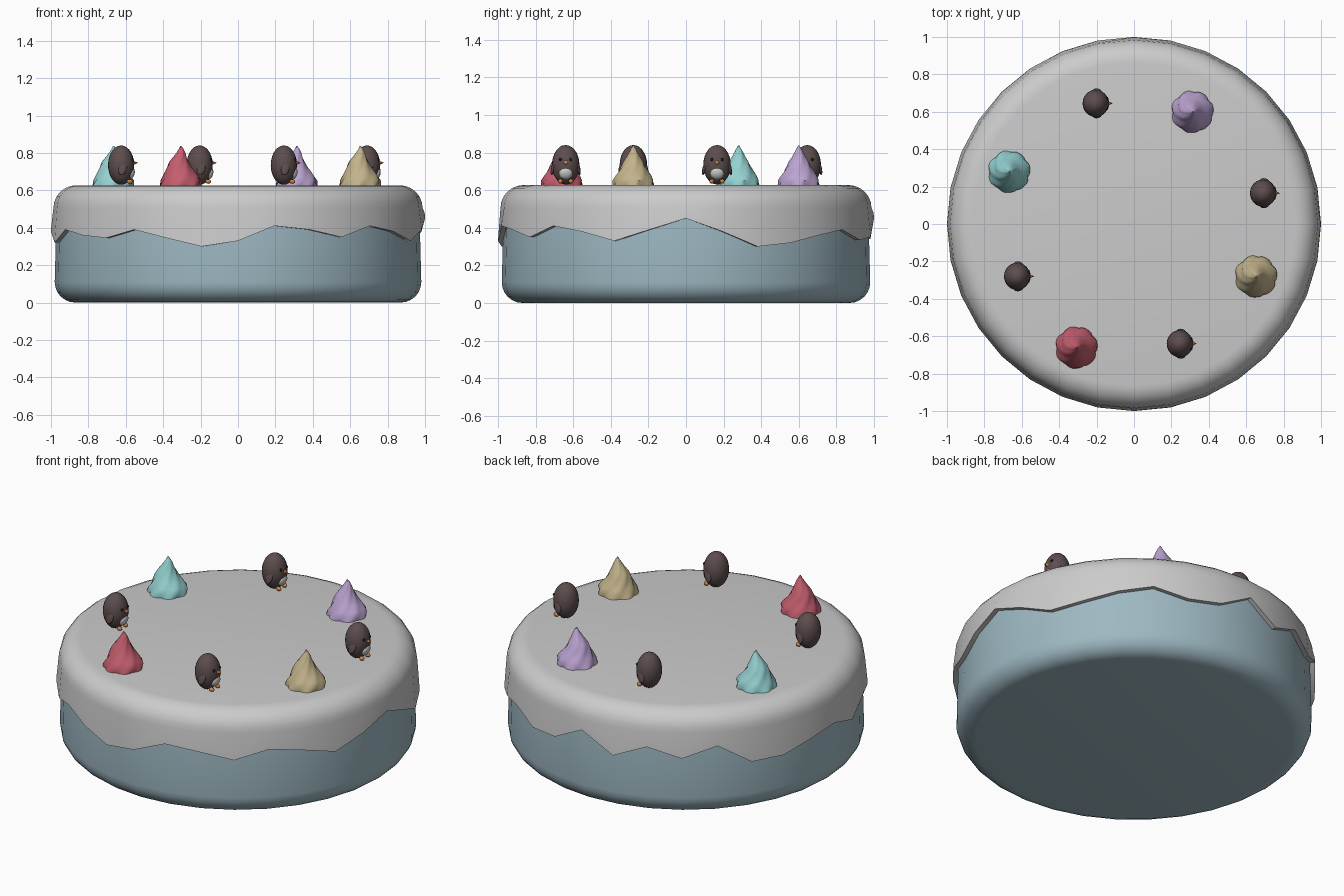
import bpy
from math import sin, cos, pi, radians

if "Cube" in bpy.data.objects:
    bpy.data.objects.remove(bpy.data.objects["Cube"])

def material(name, rgb):
    m = bpy.data.materials.new(name)
    m.diffuse_color = (*rgb, 1)
    m.use_nodes = True
    m.node_tree.nodes["Principled BSDF"].inputs["Base Color"].default_value = m.diffuse_color
    return m

def finish(ob, mat=None, angle=40):
    ob.data.shade_smooth()
    ob.data.set_sharp_from_angle(angle=radians(angle))
    if mat:
        ob.data.materials.append(mat)
    return ob

# Rings of n points joined by quads, first and last ring capped
def loft(name, rings, mat=None, loc=(0, 0, 0), angle=40):
    n = len(rings[0])
    verts = [p for r in rings for p in r]
    faces = [(i*n + j, i*n + (j+1) % n, (i+1)*n + (j+1) % n, (i+1)*n + j)
             for i in range(len(rings)-1) for j in range(n)]
    faces += [tuple(range(n))[::-1],
              tuple(range((len(rings)-1)*n, len(rings)*n))]
    me = bpy.data.meshes.new(name)
    me.from_pydata(verts, [], faces)
    ob = bpy.data.objects.new(name, me)
    bpy.context.collection.objects.link(ob)
    ob.location = loc
    return finish(ob, mat, angle)

N = 32
def ring(r, z, n=N):
    return [(r*sin(2*pi*k/n), -r*cos(2*pi*k/n), z[k] if isinstance(z, list) else z)
            for k in range(n)]

def arc(cr, cz, rad, a0, a1, steps=6):
    return [(cr + rad*cos(radians(a0+(a1-a0)*i/steps)),
             cz + rad*sin(radians(a0+(a1-a0)*i/steps))) for i in range(steps+1)]

# Cake base with rounded lower edge
blue = material("blue_sponge", (.34, .48, .54))
prof = arc(.87, .11, .11, -90, 0) + arc(.86, .49, .11, 0, 90)
loft("cake_base", [ring(r, z) for r, z in prof], blue)

# Icing shell with an uneven dripping edge, counted from the front
drip = [.33, .41, .39, .35, .41, .38, .33, .39, .45, .38, .30, .32, .36, .39, .335, .35,
        .45, .34, .42, .36, .43, .31, .31, .355, .38, .32, .39, .36, .345, .39, .345, .30]
prof = [(.965, .5), (.965, drip), (1.0, drip), (.998, [d+.03 for d in drip])]
prof += arc(.865, .505, .122, 0, 90)
loft("icing", [ring(r, z) for r, z in prof])

# Twisted cream swirls
def swirl(name, x, y, rgb):
    prof = [(.111, .0), (.108, .03), (.094, .055), (.078, .08), (.064, .105), (.052, .13),
            (.036, .155), (.024, .178), (.013, .198), (.003, .215)]
    n, rings = 42, []
    for r, h in prof:
        row = []
        for k in range(n):
            a = 2*pi*k/n
            q = r*(.91 + .12*abs(cos(3.5*(a - h*9))))
            row.append((q*cos(a) + .006*sin(h*40), q*sin(a), h))
        rings.append(row)
    loft(name, rings, material(name, rgb), (x, y, .622), 50)

swirl("red_swirl", -.31, -.66, (.55, .11, .155))
swirl("gold_swirl", .65, -.28, (.54, .45, .26))
swirl("lavender_swirl", .31, .60, (.5, .37, .64))
swirl("teal_swirl", -.67, .28, (.3, .64, .64))

# Little birds looking toward +x
brown = material("brown", (.11, .075, .075))
black = material("black", (.01, .01, .01))
orange = material("orange", (.6, .22, .06))

def ball(name, loc, size, mat=None, seg=12, rot=(0, 0, 0)):
    bpy.ops.mesh.primitive_uv_sphere_add(segments=seg, ring_count=max(6, seg//2+2),
                                         radius=1, location=loc, rotation=rot)
    ob = bpy.context.object
    ob.name = name
    ob.scale = size
    return finish(ob, mat, 60)

for x, y in [(-.205, .645), (.69, .165), (.245, -.64), (-.625, -.28)]:
    ball("bird_body", (x, y, .735), (.07, .073, .105), brown, 24)
    ball("bird_belly", (x+.052, y, .69), (.02, .036, .033), None, 16, (0, .3, 0))
    bpy.ops.mesh.primitive_cone_add(vertices=10, radius1=.014, depth=.03,
                                    location=(x+.076, y, .747), rotation=(0, pi/2, 0))
    beak = bpy.context.object
    beak.name = "bird_beak"
    finish(beak, orange)
    for s in (-1, 1):
        ball("bird_eye", (x+.06, y+s*.027, .763), (.008, .008, .009), black, 8)
        ball("bird_wing", (x+.008, y+s*.068, .715), (.022, .01, .036), brown, 12, (s*.2, .25, 0))
        ball("bird_foot", (x+.046, y+s*.028, .647), (.016, .013, .012), orange, 10)
